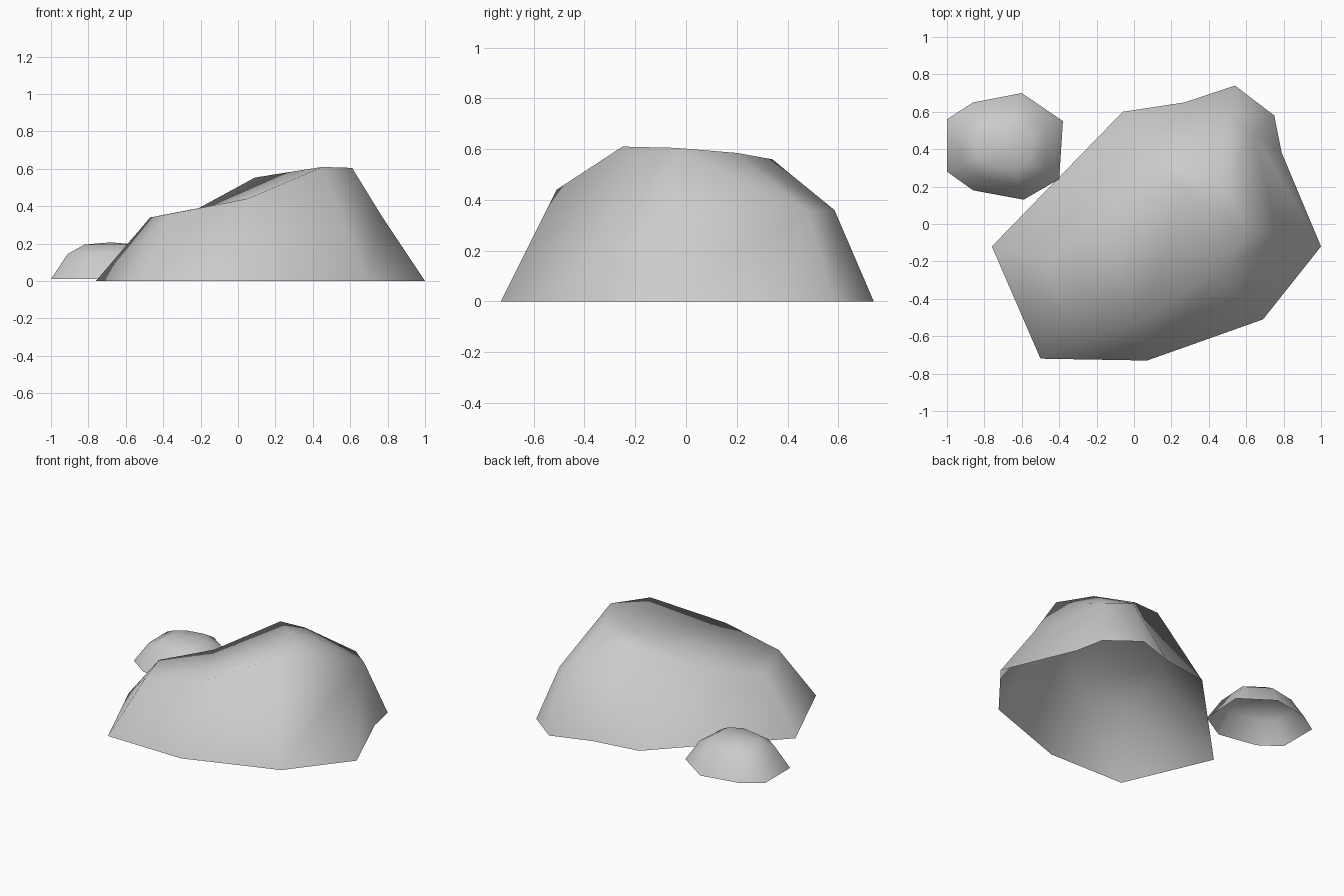
import bpy
import bmesh
from mathutils import Vector

cube = bpy.data.objects.get("Cube")
if cube:
    bpy.data.objects.remove(cube, do_unlink=True)

# One stone colour
stone = bpy.data.materials.new("grey_stone")
stone.use_nodes = True
grey = (0.6, 0.6, 0.6, 1)
stone.diffuse_color = grey
stone.node_tree.nodes["Principled BSDF"].inputs["Base Color"].default_value = grey


def finish(name, bm):
    """Turn a bmesh into a smooth shaded stone object."""
    for face in bm.faces:
        face.smooth = True
    mesh = bpy.data.meshes.new(name)
    bm.to_mesh(mesh)
    bm.free()
    mesh.materials.append(stone)
    obj = bpy.data.objects.new(name, mesh)
    bpy.context.collection.objects.link(obj)
    return obj


# Large rock: ground outline, then named corners of its shoulders and crown
ground = [(-.76, -.12), (-.5, -.72), (.07, -.73), (.69, -.51), (1, -.12),
          (.79, .38), (.75, .58), (.54, .74), (.27, .65), (-.06, .6)]
corners = {
    "west": (-.47, -.2, .34), "southwest": (-.36, -.51, .36),
    "south": (.05, -.51, .44), "peak": (.45, -.25, .61),
    "east": (.77, -.06, .345), "northeast": (.64, .48, .355),
    "north": (.5, .585, .36), "ridge": (.09, .34, .553),
    "saddle": (-.21, .04, .39), "brow": (.61, -.04, .605),
    "crown": (.27, .18, .582), "edge": (.5, .2, .585), "back": (.28, .34, .56),
}
# Side faces: ground corner, how many ground corners, upper corners
sides = [
    (0, 2, "southwest west"), (1, 2, "south southwest"), (2, 2, "peak south"),
    (3, 1, "east peak"), (3, 2, "east"), (4, 2, "northeast east"),
    (5, 2, "northeast"), (6, 2, "north northeast"), (7, 2, "north"),
    (8, 1, "back north"), (8, 2, "ridge back"), (9, 1, "saddle ridge"),
    (9, 2, "saddle"), (0, 1, "west saddle"),
]
tops = [
    "west southwest saddle", "southwest south saddle", "saddle south crown",
    "saddle crown ridge", "south peak crown", "peak brow crown",
    "peak east brow", "brow east northeast", "brow northeast edge",
    "brow edge crown", "crown edge back", "crown back ridge",
    "edge northeast north", "edge north back",
]
bm = bmesh.new()
base = [bm.verts.new((x, y, 0)) for x, y in ground]
upper = {key: bm.verts.new(co) for key, co in corners.items()}
for start, count, names in sides:
    lower = [base[(start + i) % len(base)] for i in range(count)]
    bm.faces.new(lower + [upper[n] for n in names.split()])
for names in tops:
    bm.faces.new([upper[n] for n in names.split()])
bm.normal_update()
finish("large_rock", bm)

# Small rock: shrinking rings of one outline closed by a low cap
outline = [(-1, .28), (-.86, .18), (-.59, .13), (-.4, .24),
           (-.38, .55), (-.6, .7), (-.86, .65), (-1, .56)]
centre = Vector((-.68, .41))
bm = bmesh.new()
rings = []
for scale, height in ((1, .01), (.72, .145), (.44, .195)):
    points = [centre + (Vector(p) - centre) * scale for p in outline]
    rings.append([bm.verts.new((p.x, p.y, height)) for p in points])
count = len(outline)
for low, high in zip(rings, rings[1:]):
    for i in range(count):
        j = (i + 1) % count
        bm.faces.new((low[i], low[j], high[j], high[i]))
tip = bm.verts.new((centre.x, centre.y, .207))
for i in range(count):
    bm.faces.new((rings[-1][i], rings[-1][(i + 1) % count], tip))
bm.normal_update()
finish("small_rock", bm)
